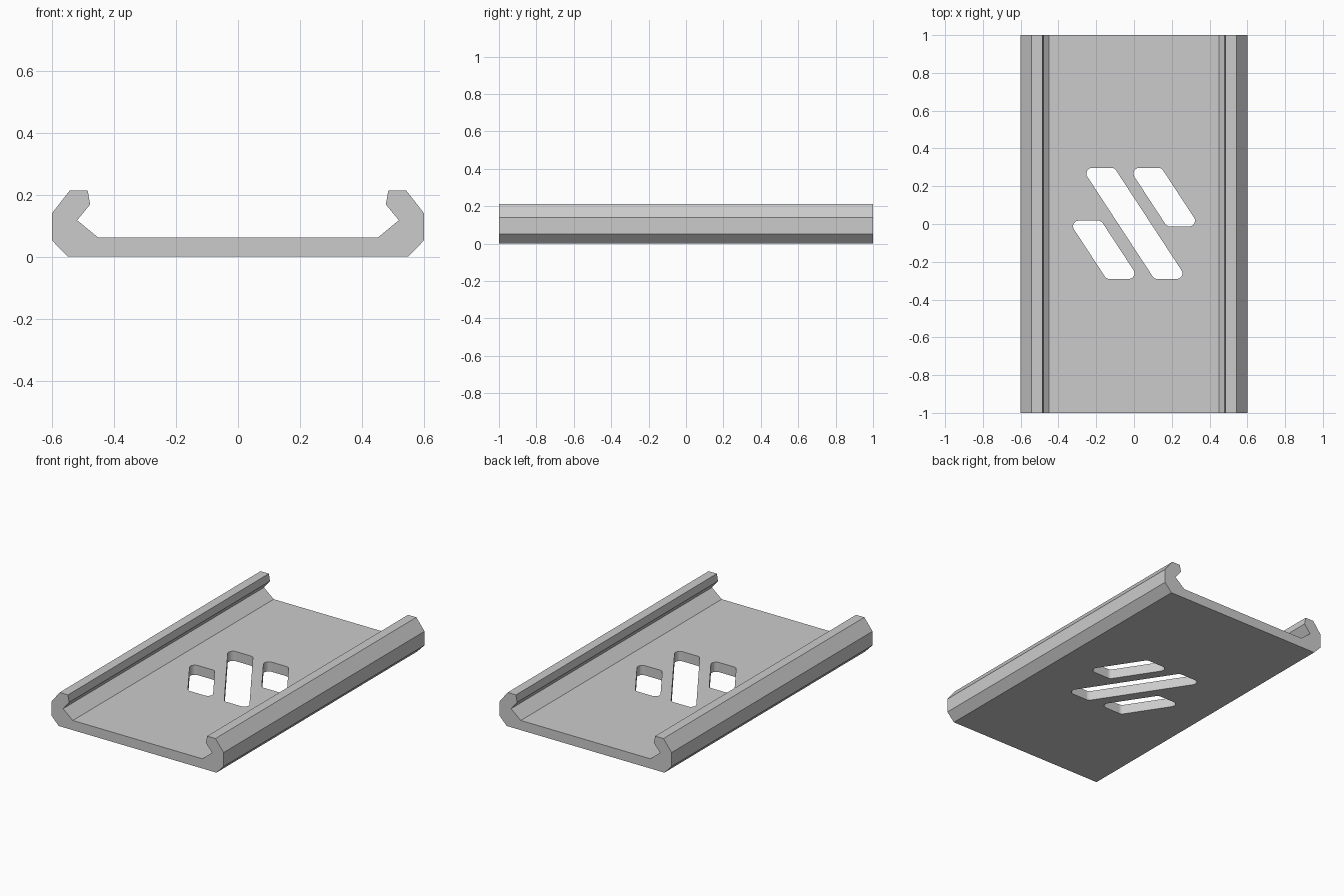
import bpy, bmesh, math
from mathutils import Vector

if "Cube" in bpy.data.objects:
    bpy.data.objects.remove(bpy.data.objects["Cube"], do_unlink=True)

grey = bpy.data.materials.new("light grey")
grey.use_nodes = True
colour = (0.6, 0.6, 0.6, 1)
grey.diffuse_color = colour
grey.node_tree.nodes["Principled BSDF"].inputs["Base Color"].default_value = colour


def prism(name, points, depth):
    """Closed solid: an outline of 3D points, swept along depth and capped."""
    bm = bmesh.new()
    near = [bm.verts.new(p) for p in points]
    far = [bm.verts.new(Vector(p) + Vector(depth)) for p in points]
    bm.faces.new(near)
    bm.faces.new(far[::-1])
    for i in range(len(near)):
        bm.faces.new((near[i], near[i - 1], far[i - 1], far[i]))
    bmesh.ops.recalc_face_normals(bm, faces=bm.faces)
    mesh = bpy.data.meshes.new(name)
    bm.to_mesh(mesh)
    bm.free()
    mesh.materials.append(grey)
    obj = bpy.data.objects.new(name, mesh)
    bpy.context.scene.collection.objects.link(obj)
    return obj


def rounded(corners, radius, steps=6):
    """Replace each corner of a convex outline by a tangent arc."""
    result = []
    for i, p in enumerate(corners):
        a = (corners[i - 1] - p).normalized()
        b = (corners[(i + 1) % len(corners)] - p).normalized()
        half = math.acos(a.dot(b)) / 2
        centre = p + (a + b).normalized() * radius / math.sin(half)
        start = p + a * radius / math.tan(half) - centre
        turn = math.pi - 2 * half
        for k in range(steps + 1):
            c, s = math.cos(turn * k / steps), math.sin(turn * k / steps)
            result.append(centre + Vector((start.x * c - start.y * s,
                                           start.x * s + start.y * c)))
    return result


# Channel tray: mirrored cross-section with hooked side rails
half_profile = [(0.55, 0), (0.6, 0.052), (0.6, 0.14), (0.543, 0.213),
                (0.485, 0.213), (0.477, 0.168), (0.519, 0.117), (0.451, 0.061)]
profile = half_profile + [(-x, z) for x, z in reversed(half_profile)]
tray = prism("channel_tray", [(x, -1, z) for x, z in profile], (0, 2, 0))

# Three slanted slots through the floor: centre x, bottom y, top y
SLANT, HALF_WIDTH = -0.655, 0.087
for x, low, high in [(-0.16, -0.291, 0.018), (0.002, -0.291, 0.297), (0.16, -0.013, 0.297)]:
    shift = SLANT * (high - low) / 2
    corners = [Vector((x - shift - HALF_WIDTH, low)), Vector((x - shift + HALF_WIDTH, low)),
               Vector((x + shift + HALF_WIDTH, high)), Vector((x + shift - HALF_WIDTH, high))]
    cutter = prism("slot_cutter", [(p.x, p.y, -0.1) for p in rounded(corners, 0.03)], (0, 0, 0.3))
    cutter.hide_render = True
    cut = tray.modifiers.new("slot", 'BOOLEAN')
    cut.operation, cut.solver, cut.object = 'DIFFERENCE', 'EXACT', cutter
    bpy.context.view_layer.objects.active = tray
    bpy.ops.object.modifier_apply(modifier=cut.name)
    bpy.data.objects.remove(cutter, do_unlink=True)
